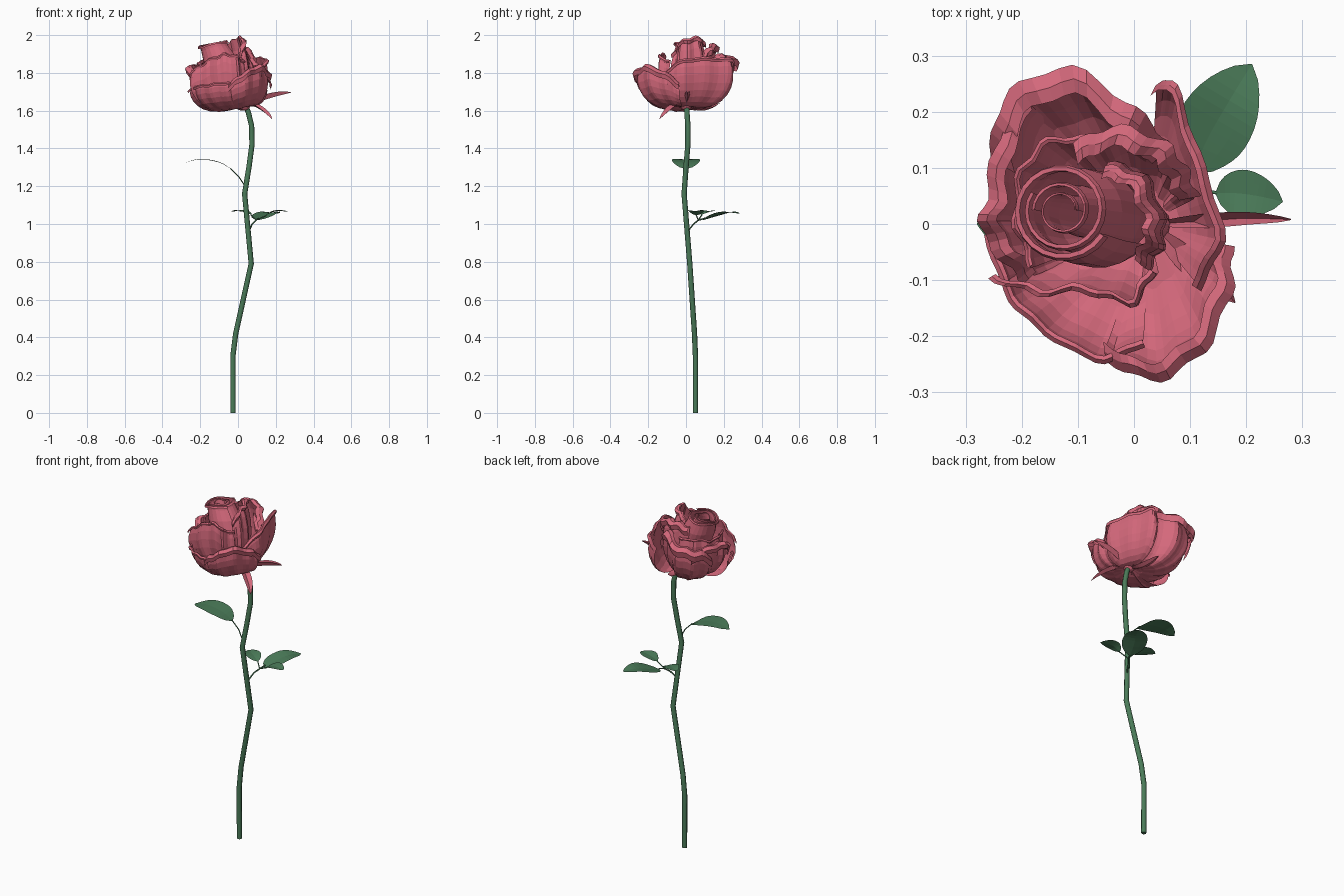
import bpy, math
from mathutils import Vector as V

if "Cube" in bpy.data.objects:
    bpy.data.objects.remove(bpy.data.objects["Cube"])


def material(name, rgb):
    m = bpy.data.materials.new(name)
    m.diffuse_color = (*rgb, 1)
    m.use_nodes = True
    m.node_tree.nodes["Principled BSDF"].inputs["Base Color"].default_value = m.diffuse_color
    return m


PINK = material("petal_pink", (0.66, 0.14, 0.20))
GREEN = material("leaf_green", (0.07, 0.20, 0.10))


def smooth_path(pts, t):
    """Catmull-Rom point at t in 0..1."""
    p = [V(q) for q in pts]
    p = [2 * p[0] - p[1]] + p + [2 * p[-1] - p[-2]]
    s = t * (len(pts) - 1)
    i = min(int(s), len(pts) - 2)
    f = s - i
    a, b, c, d = p[i:i + 4]
    return 0.5 * (2 * b + (c - a) * f + (2 * a - 5 * b + 4 * c - d) * f ** 2
                  + (3 * b - a - 3 * c + d) * f ** 3)


def sheet(name, rows, mat):
    """Mesh from a grid of points."""
    n = len(rows[0])
    faces = [(i * n + j, i * n + j + 1, (i + 1) * n + j + 1, (i + 1) * n + j)
             for i in range(len(rows) - 1) for j in range(n - 1)]
    me = bpy.data.meshes.new(name)
    me.from_pydata([p for r in rows for p in r], [], faces)
    me.materials.append(mat)
    ob = bpy.data.objects.new(name, me)
    bpy.context.collection.objects.link(ob)


def tube(name, pts, radius):
    cu = bpy.data.curves.new(name, 'CURVE')
    cu.dimensions = '3D'
    cu.bevel_depth = radius
    cu.bevel_resolution = 2
    cu.use_fill_caps = True
    sp = cu.splines.new('POLY')
    sp.points.add(len(pts) - 1)
    for q, p in zip(sp.points, pts):
        q.co = (*p, 1)
    cu.materials.append(GREEN)
    bpy.context.collection.objects.link(bpy.data.objects.new(name, cu))


def leaf(name, pts, half, fold=0.006, mat=GREEN, n=12):
    """Pointed blade along a path, slightly folded at the midrib."""
    rows = []
    for i in range(n + 1):
        t = i / n
        c = smooth_path(pts, t)
        d = smooth_path(pts, min(t + .05, 1)) - smooth_path(pts, max(t - .05, 0))
        side = V((-d.y, d.x, 0)).normalized()
        w = half * max(math.sin(math.pi * t ** 0.9), 0.0) ** 0.7 + 0.001
        rows.append([c + side * w * k + V((0, 0, fold * abs(k) * w / half))
                     for k in (-1, -.5, 0, .5, 1)])
    sheet(name, rows, mat)


BASE = V((0.03, 0, 1.63))
CENTRE = V((-0.08, 0.01, 0))


def petal(name, rim, bulge=0.03, lip=0.025, ruffle=0.006, nu=22, nv=9):
    """Cupped petal rising from the base to a rim, with a curled wavy lip."""
    cols = []
    for i in range(nu + 1):
        u = i / nu
        E = smooth_path(rim, u)
        out = V((E.x - CENTRE.x, E.y - CENTRE.y, 0)).normalized()
        wave = math.sin(u * 19 + E.x * 30)
        E += V((0, 0, ruffle * wave)) + out * ruffle * (math.sin(u * 27) - 1)
        R = E - out * lip
        d = R - BASE
        c1 = BASE + V((d.x * .8, d.y * .8, -0.06 + 0.15 * d.x))
        c2 = V((R.x, R.y, BASE.z + d.z * 0.5)) + out * (bulge + lip)
        col = []
        for j in range(nv + 1):
            t = j / nv
            s = 1 - t
            col.append(BASE * s ** 3 + c1 * 3 * s * s * t + c2 * 3 * s * t * t + R * t ** 3)
        col += [R + out * lip * .5 + V((0, 0, .003)),
                E + V((0, 0, -lip * .3)), E + V((0, 0, -lip)) - out * lip * .2]
        cols.append(col)
    sheet(name, cols, PINK)


# Stem
tube("stem", [(-.026, .05, 0), (-.027, .05, .3), (-.012, .045, .42), (.07, .02, .79),
              (.035, -.01, 1.16), (.058, 0, 1.3), (.074, .01, 1.42), (.072, .01, 1.52),
              (.055, .005, 1.59), (.03, 0, 1.65)], 0.014)

# Single upper leaf
tube("upper_leaf_stalk", [(.037, -.01, 1.2), (.005, 0, 1.25), (-.04, 0, 1.295)], 0.003)
leaf("upper_leaf", [(-.035, 0, 1.29), (-.10, 0, 1.326), (-.2, 0, 1.342), (-.28, 0, 1.325)], .073, .003)

# Lower compound leaf: three leaflets on one stalk
node = (.095, .065, 1.02)
tube("lower_leaf_stalk", [(.055, .005, .955), (.075, .04, 1.0), node, (.107, .1, 1.03)], 0.004)
tube("right_leaflet_stalk", [node, (.15, .055, 1.045)], 0.003)
tube("left_leaflet_stalk", [node, (.068, .085, 1.05)], 0.003)
leaf("lower_leaf_end", [(.105, .09, 1.02), (.13, .15, 1.04), (.17, .22, 1.06), (.21, .285, 1.055)],
     .066)
leaf("lower_leaf_right", [(.145, .055, 1.045), (.18, .055, 1.062), (.22, .05, 1.068),
                          (.265, .04, 1.066)], .042)
leaf("lower_leaf_left", [(.07, .08, 1.05), (.035, .1, 1.063), (0, .12, 1.068),
                         (-.035, .135, 1.066)], .042)

# Outer petals
petal("petal_left", [(-.2, .24, 1.80), (-.25, .15, 1.84), (-.27, .05, 1.84), (-.28, -.01, 1.82),
                     (-.24, -.07, 1.79), (-.2, -.11, 1.73)], 0, .035)
petal("petal_back", [(-.26, .12, 1.78), (-.25, .2, 1.83), (-.2, .26, 1.85), (-.11, .285, 1.87),
                     (-.02, .23, 1.9), (.04, .18, 1.87), (.07, .14, 1.8)], 0, .05)
petal("petal_right", [(.04, .25, 1.80), (.075, .255, 1.87), (.12, .13, 1.88), (.165, -.02, 1.87),
                      (.12, -.12, 1.8)], .03, .02, .004)
petal("petal_front_right", [(-.05, -.25, 1.74), (.04, -.285, 1.80), (.13, -.23, 1.84),
                            (.18, -.12, 1.8), (.18, -.04, 1.75)], 0, .035)
petal("petal_front_left", [(-.27, -.02, 1.71), (-.23, -.13, 1.73), (-.16, -.2, 1.74),
                           (-.06, -.25, 1.75), (.02, -.22, 1.73)], 0, .015, .003)
# Middle petals
petal("petal_front", [(-.265, -.10, 1.80), (-.18, -.13, 1.86), (-.08, -.13, 1.90),
                      (0, -.15, 1.89), (.04, -.09, 1.86)], .03, .015)
petal("petal_inner_left", [(-.06, .16, 1.87), (-.15, .16, 1.87), (-.21, .1, 1.86),
                           (-.22, 0, 1.85), (-.19, -.08, 1.85)], .02, .012)
petal("petal_inner_back", [(-.11, .15, 1.92), (-.03, .18, 1.95), (.06, .15, 1.94),
                           (.1, .1, 1.89), (.12, .05, 1.84)], .03, .04)
petal("petal_inner_right", [(-.05, .11, 1.95), (.01, .09, 1.985), (.045, .02, 1.985),
                            (.045, -.04, 1.96), (.02, -.08, 1.9)], .06, .025)


# Rolled bud in the middle
def bud(name, r0, r1, a0, turns, top):
    rows = []
    n = int(turns * 22)
    lo, hi = V((0, 0, 1.66)), V((-.13, .025, top))
    for i in range(n + 1):
        s = i / n
        a = a0 + s * turns * 2 * math.pi
        r = r0 + (r1 - r0) * s
        col = []
        for v, k in ((0, .3), (.25, .85), (.5, 1.1), (.75, 1.1), (.93, .95), (1, .95),
                     (1, 1.05), (.97, 1.1)):
            p = lo.lerp(hi, v)
            dx, dy = r * k * math.cos(a), r * k * math.sin(a)
            col.append(p + V((dx, dy, .2 * dx + .005 * math.sin(3 * a) * v)))
        rows.append(col)
    sheet(name, rows, PINK)


bud("bud_core", .025, .05, 0, 1.5, 1.955)
bud("bud_wrap", .06, .085, 2.6, 1.5, 1.955)

# Sepals and flower base
leaf("sepal_right", [(.04, 0, 1.62), (.12, .005, 1.65), (.2, .01, 1.675), (.28, .008, 1.695)],
     .012, .025, PINK)
leaf("sepal_front", [(.04, -.01, 1.63), (.09, -.06, 1.62), (.14, -.1, 1.59), (.18, -.14, 1.555)],
     .022, .015, PINK)
leaf("sepal_back", [(.03, .01, 1.62), (.02, .07, 1.6), (.0, .13, 1.61), (-.02, .18, 1.64)],
     .025, .01, PINK)
leaf("sepal_left", [(.02, 0, 1.62), (-.05, -.03, 1.6), (-.12, -.06, 1.595), (-.18, -.09, 1.62)],
     .025, .01, PINK)
bpy.ops.mesh.primitive_uv_sphere_add(segments=12, ring_count=8, radius=.03,
                                     location=(.035, 0, 1.63))
hip = bpy.context.object
hip.name = "flower_base"
hip.data.materials.append(PINK)
